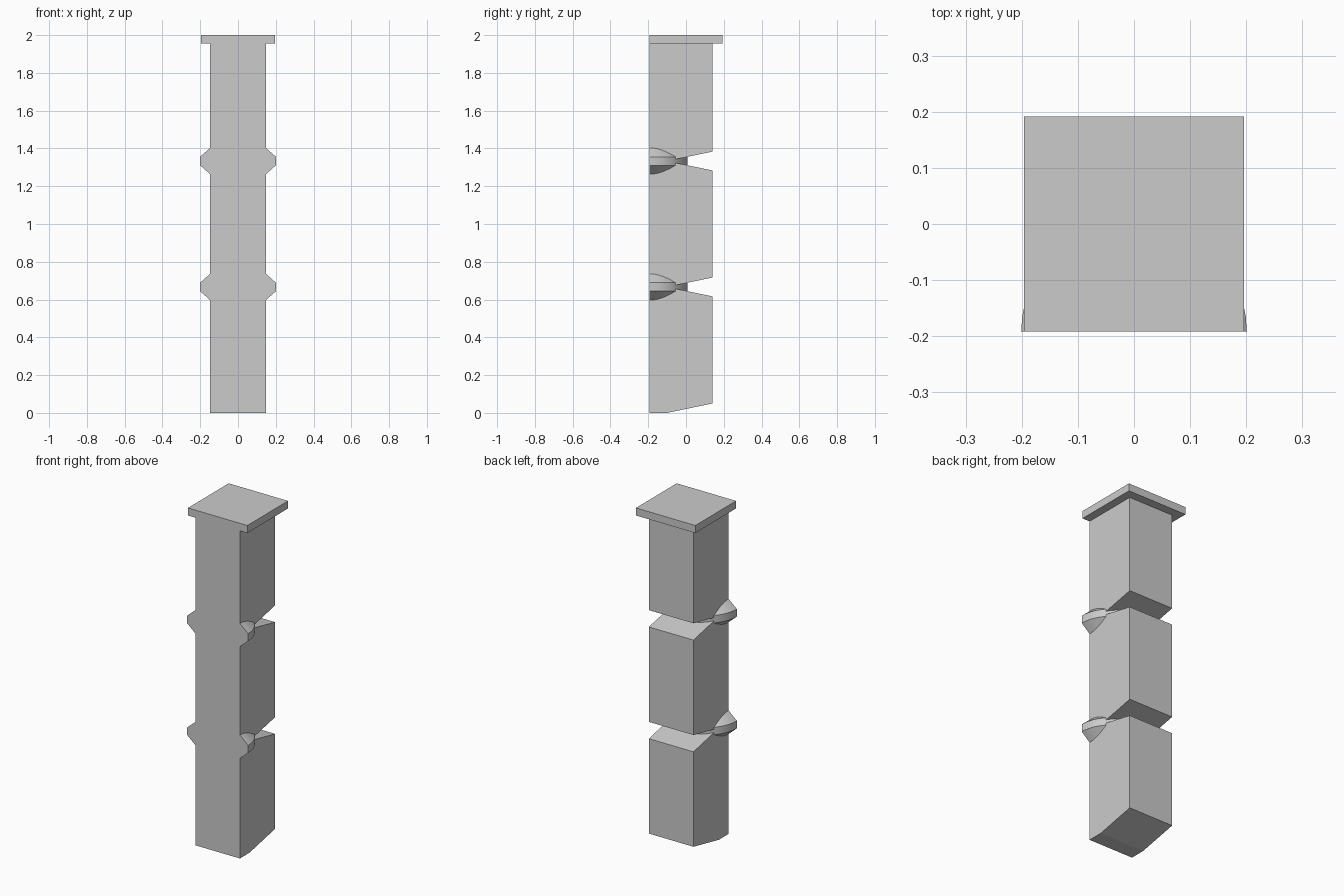
import bpy, bmesh, math
from mathutils import Vector

cube = bpy.data.objects.get("Cube")
if cube:
    bpy.data.objects.remove(cube, do_unlink=True)

grey = bpy.data.materials.new("stone_grey")
grey.use_nodes = True
grey.diffuse_color = (0.6, 0.6, 0.6, 1)
grey.node_tree.nodes["Principled BSDF"].inputs["Base Color"].default_value = (0.6, 0.6, 0.6, 1)

FRONT, BACK, HALF = -0.192, 0.14, 0.147
STEP = 2 / 3


def finish(name, bm):
    bmesh.ops.recalc_face_normals(bm, faces=bm.faces)
    mesh = bpy.data.meshes.new(name)
    bm.to_mesh(mesh)
    bm.free()
    mesh.materials.append(grey)
    obj = bpy.data.objects.new(name, mesh)
    bpy.context.collection.objects.link(obj)
    return obj


def extrude_x(name, profile, half):
    """Extrude a y-z profile across the width."""
    bm = bmesh.new()
    face = bm.faces.new([bm.verts.new((-half, y, z)) for y, z in profile])
    geom = bmesh.ops.extrude_face_region(bm, geom=[face])["geom"]
    moved = [v for v in geom if isinstance(v, bmesh.types.BMVert)]
    bmesh.ops.translate(bm, verts=moved, vec=(2 * half, 0, 0))
    return finish(name, bm)


def half_collar(name, z):
    """Half disc with chamfered rim, cut flush with the front."""
    rim = [(0, -0.07), (HALF, -0.07), (0.201, -0.0225),
           (0.201, 0.0225), (HALF, 0.07), (0, 0.07)]
    bm = bmesh.new()
    face = bm.faces.new([bm.verts.new((r, FRONT, z + h)) for r, h in rim])
    bmesh.ops.spin(bm, geom=[face] + face.edges[:] + face.verts[:],
                   cent=(0, FRONT, z), axis=Vector((0, 0, 1)),
                   angle=math.pi, steps=24)
    bmesh.ops.remove_doubles(bm, verts=bm.verts, dist=1e-5)
    obj = finish(name, bm)
    bpy.ops.object.select_all(action='DESELECT')
    obj.select_set(True)
    bpy.context.view_layer.objects.active = obj
    bpy.ops.object.shade_smooth_by_angle(angle=math.radians(30))


# Column blocks, bevelled towards the back where they meet
for i, name in enumerate(("lower_block", "middle_block", "upper_block")):
    low, high = i * STEP, (i + 1) * STEP
    profile = [(FRONT, low), (-0.1, low), (BACK, low + 0.05)]
    if i < 2:
        profile += [(BACK, high - 0.05), (-0.1, high), (FRONT, high)]
    else:
        profile += [(BACK, 1.955), (FRONT, 1.955)]
    extrude_x(name, profile, HALF)

# Hinge collars between the blocks
half_collar("lower_collar", STEP)
half_collar("upper_collar", 2 * STEP)

# Square top plate
extrude_x("top_plate", [(FRONT, 1.955), (0.192, 1.955), (0.192, 2), (FRONT, 2)], 0.196)
